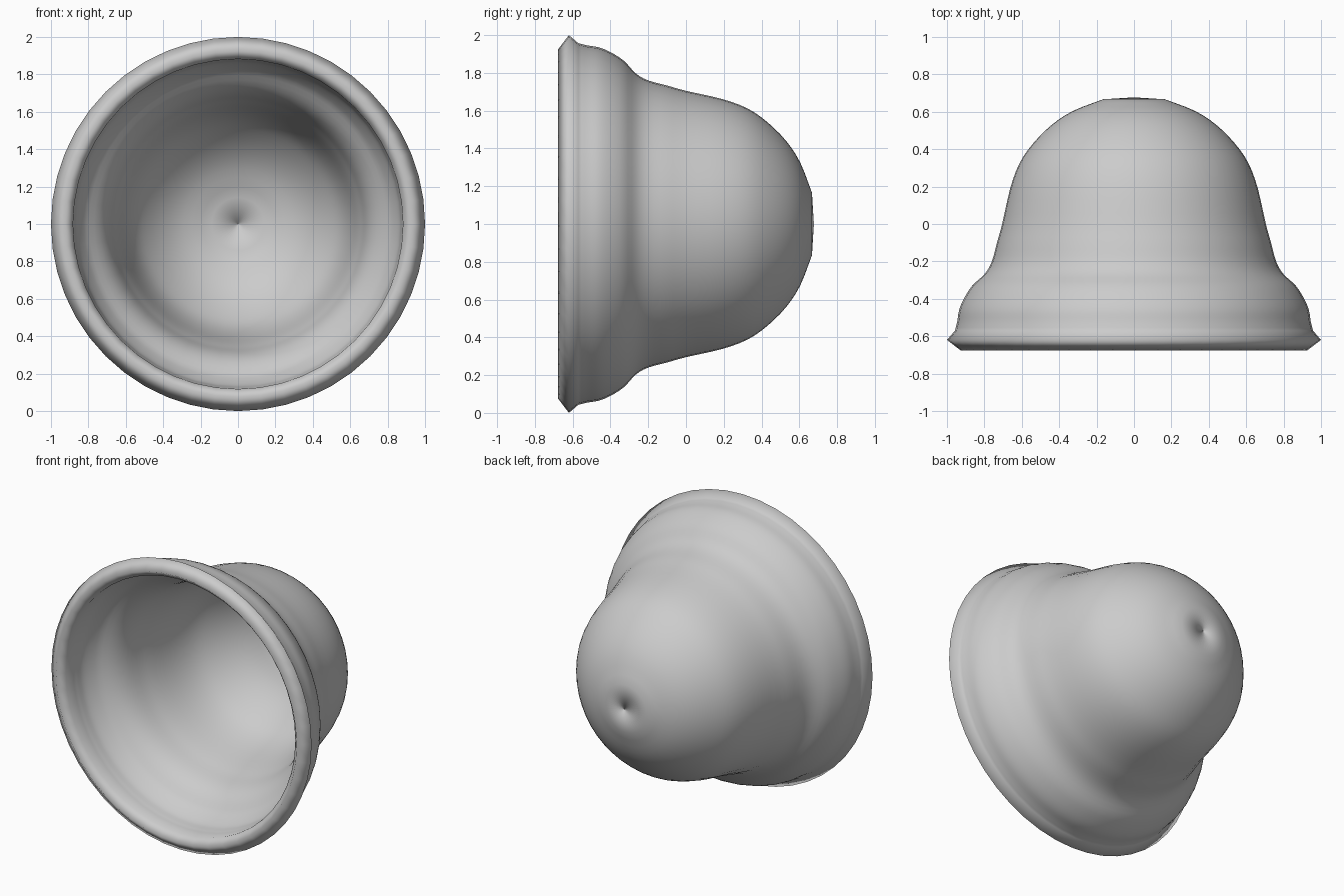
import bpy, bmesh, math
from mathutils import Vector

if "Cube" in bpy.data.objects:
    bpy.data.objects.remove(bpy.data.objects["Cube"])

SIDES = 48
WALL = .07


def smooth_curve(pts, n=3):
    """Catmull-Rom curve through the points."""
    p = [Vector(q) for q in pts]
    p = [2 * p[0] - p[1]] + p + [2 * p[-1] - p[-2]]
    out = []
    for a, b, c, d in zip(p, p[1:], p[2:], p[3:]):
        for k in range(n):
            t = k / n
            out.append(.5 * (2 * b + (c - a) * t + (2 * a - 5 * b + 4 * c - d) * t * t
                             + (3 * b - a - 3 * c + d) * t ** 3))
    return out + [p[-2]]


# outer profile from crown to rim: (radius, y)
outer = smooth_curve([(.165, .667), (.325, .605), (.44, .53), (.54, .43), (.612, .325),
                      (.662, .19), (.705, 0), (.733, -.1), (.76, -.2), (.797, -.265),
                      (.865, -.33), (.91, -.40), (.935, -.46), (.945, -.52), (.957, -.57)])
# inner wall is the outer one offset along its normal
inner = []
for i, p in enumerate(outer):
    t = (outer[min(i + 1, len(outer) - 1)] - outer[max(i - 1, 0)]).normalized()
    q = p + WALL * Vector((t.y, -t.x))
    if q.y > -.56:
        inner.append(q)
lip = [(1.0, -.62), (.925, -.677), (.882, -.63)]
# closed section, with a pinhole at the crown joining both walls
profile = ([(.001, .677)] + [tuple(p) for p in outer] + lip
           + [tuple(p) for p in reversed(inner)] + [(.001, .677 - WALL)])

# spin the section about the y axis
bm = bmesh.new()
rings = [[bm.verts.new((r * math.cos(2 * math.pi * i / SIDES), y,
                        1 + r * math.sin(2 * math.pi * i / SIDES)))
          for i in range(SIDES)] for r, y in profile]
for a, b in zip(rings, rings[1:] + rings[:1]):
    for i in range(SIDES):
        j = (i + 1) % SIDES
        bm.faces.new((a[i], a[j], b[j], b[i])).smooth = True
bmesh.ops.recalc_face_normals(bm, faces=bm.faces[:])

mesh = bpy.data.meshes.new("bell_shell")
bm.to_mesh(mesh)
bm.free()
bell = bpy.data.objects.new("bell_shell", mesh)
bpy.context.collection.objects.link(bell)
grey = bpy.data.materials.new("light grey")
grey.diffuse_color = (.6, .6, .6, 1)
grey.use_nodes = True
grey.node_tree.nodes["Principled BSDF"].inputs["Base Color"].default_value = grey.diffuse_color
mesh.materials.append(grey)
